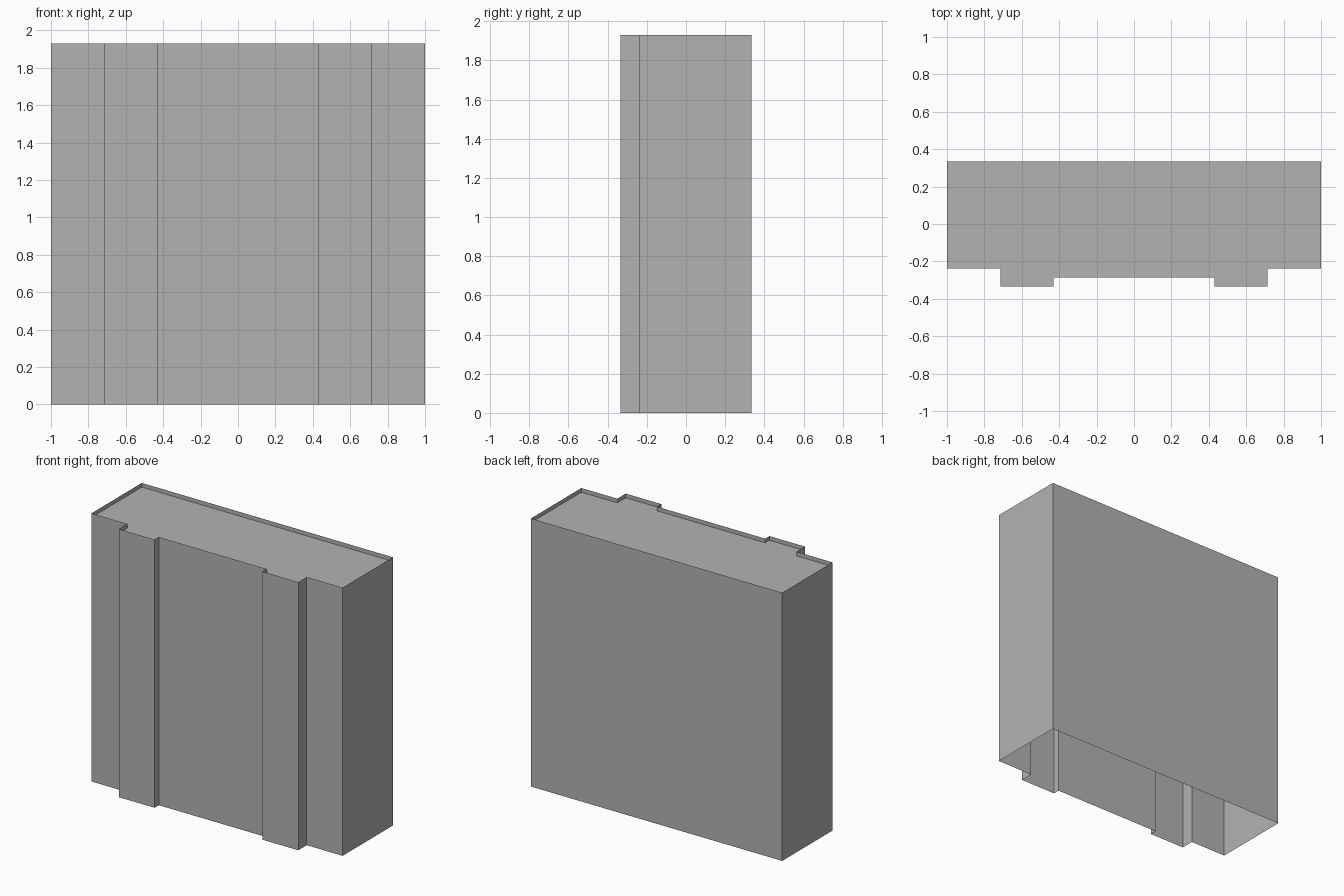
import bpy
import bmesh

if "Cube" in bpy.data.objects:
    bpy.data.objects.remove(bpy.data.objects["Cube"])

HEIGHT = 1.93
ROOF_Z = 1.90

grey = bpy.data.materials.new("plain_grey")
grey.diffuse_color = (0.45, 0.45, 0.45, 1)
grey.use_nodes = True
grey.node_tree.nodes["Principled BSDF"].inputs["Base Color"].default_value = grey.diffuse_color

# Right half of the plan outline, from front centre round to the back, then mirrored
half = [(0.43, -0.286), (0.43, -0.334), (0.714, -0.334),
        (0.714, -0.238), (1.0, -0.238), (1.0, 0.334)]
outline = half + [(-x, y) for x, y in reversed(half)]


def make_object(name, bm):
    mesh = bpy.data.meshes.new(name)
    bm.to_mesh(mesh)
    bm.free()
    mesh.materials.append(grey)
    obj = bpy.data.objects.new(name, mesh)
    bpy.context.collection.objects.link(obj)
    return obj


# Outer walls: open sheet rising slightly above the roof as a parapet
bm = bmesh.new()
low = [bm.verts.new((x, y, 0)) for x, y in outline]
high = [bm.verts.new((x, y, HEIGHT)) for x, y in outline]
for i in range(len(outline)):
    j = (i + 1) % len(outline)
    bm.faces.new((low[i], low[j], high[j], high[i]))
make_object("outer_walls", bm)

# Sunken flat roof
bm = bmesh.new()
bm.faces.new([bm.verts.new((x, y, ROOF_Z)) for x, y in outline])
make_object("flat_roof", bm)
